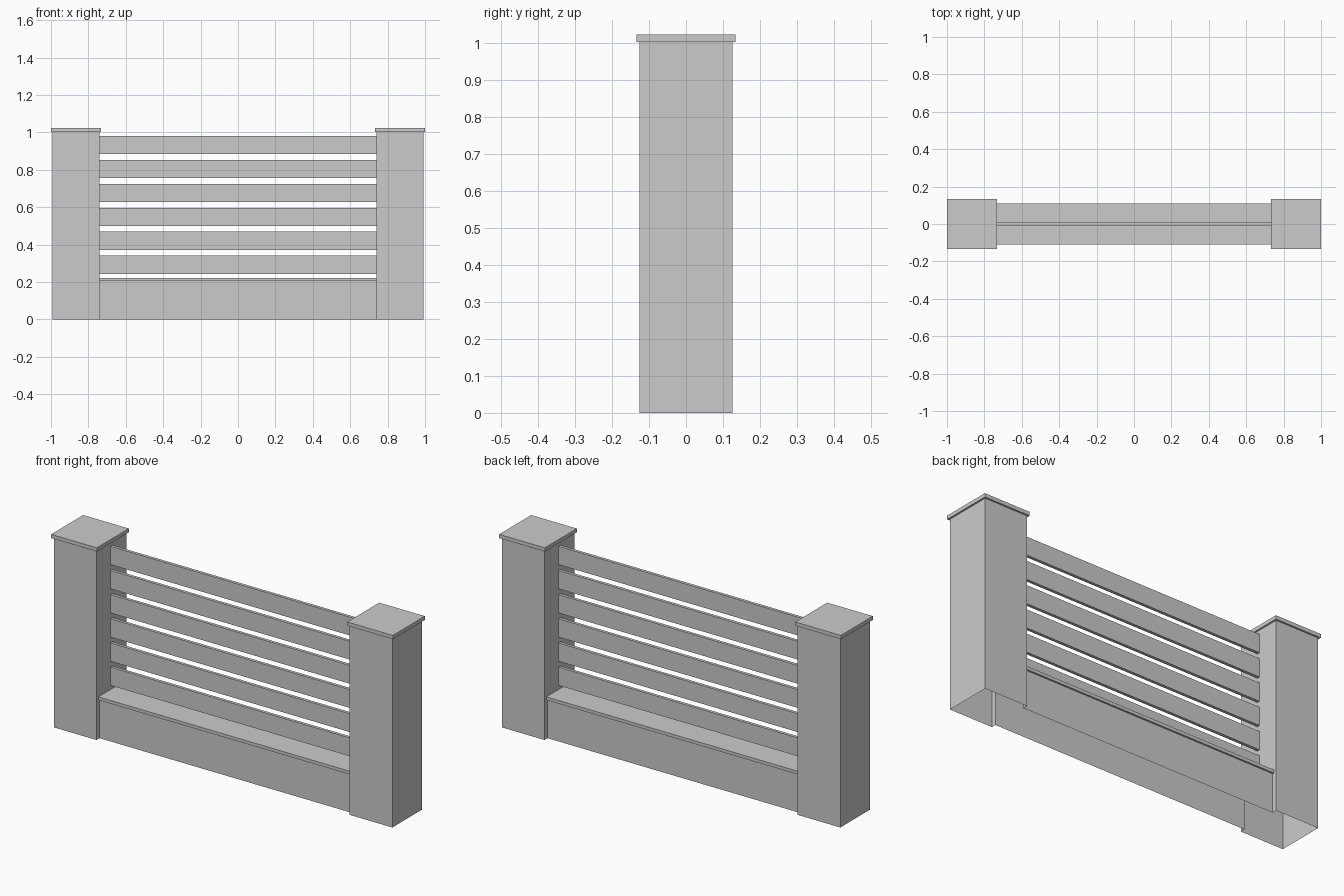
import bpy, bmesh

if "Cube" in bpy.data.objects:
    bpy.data.objects.remove(bpy.data.objects["Cube"])

PX = 0.866      # pillar centre x
INNER = 0.741   # inner face of pillars


def box(name, centre, size):
    bm = bmesh.new()
    bmesh.ops.create_cube(bm, size=1)
    bmesh.ops.scale(bm, vec=size, verts=bm.verts)
    bmesh.ops.translate(bm, vec=centre, verts=bm.verts)
    mesh = bpy.data.meshes.new(name)
    bm.to_mesh(mesh)
    bm.free()
    ob = bpy.data.objects.new(name, mesh)
    bpy.context.collection.objects.link(ob)
    return ob


# Low wall between two pillars, joined into one shell
body = box("pillars_and_low_wall", (0, 0, 0.1025), (2 * PX, 0.20, 0.205))
for sx in (-1, 1):
    pillar = box("pillar", (sx * PX, 0, 0.501), (0.25, 0.25, 1.002))
    mod = body.modifiers.new("join_pillar", 'BOOLEAN')
    mod.operation = 'UNION'
    mod.solver = 'EXACT'
    mod.object = pillar
    bpy.context.view_layer.objects.active = body
    bpy.ops.object.modifier_apply(modifier=mod.name)
    bpy.data.objects.remove(pillar)

# The shell is hollow and open underneath
bm = bmesh.new()
bm.from_mesh(body.data)
under = [f for f in bm.faces if f.calc_center_median().z < 0.001]
bmesh.ops.delete(bm, geom=under, context='FACES')
bm.to_mesh(body.data)
bm.free()

# Pillar caps
for side, sx in (("left", -1), ("right", 1)):
    box(side + "_pillar_cap", (sx * 0.8665, 0, 1.012), (0.267, 0.267, 0.02))

# Coping on the low wall
box("wall_coping", (0, 0, 0.2135), (2 * INNER, 0.218, 0.017))

# Horizontal slats
for i in range(6):
    box(f"slat_{i + 1}", (0, 0, 0.2925 + i * 0.1278), (2 * INNER, 0.016, 0.097))
